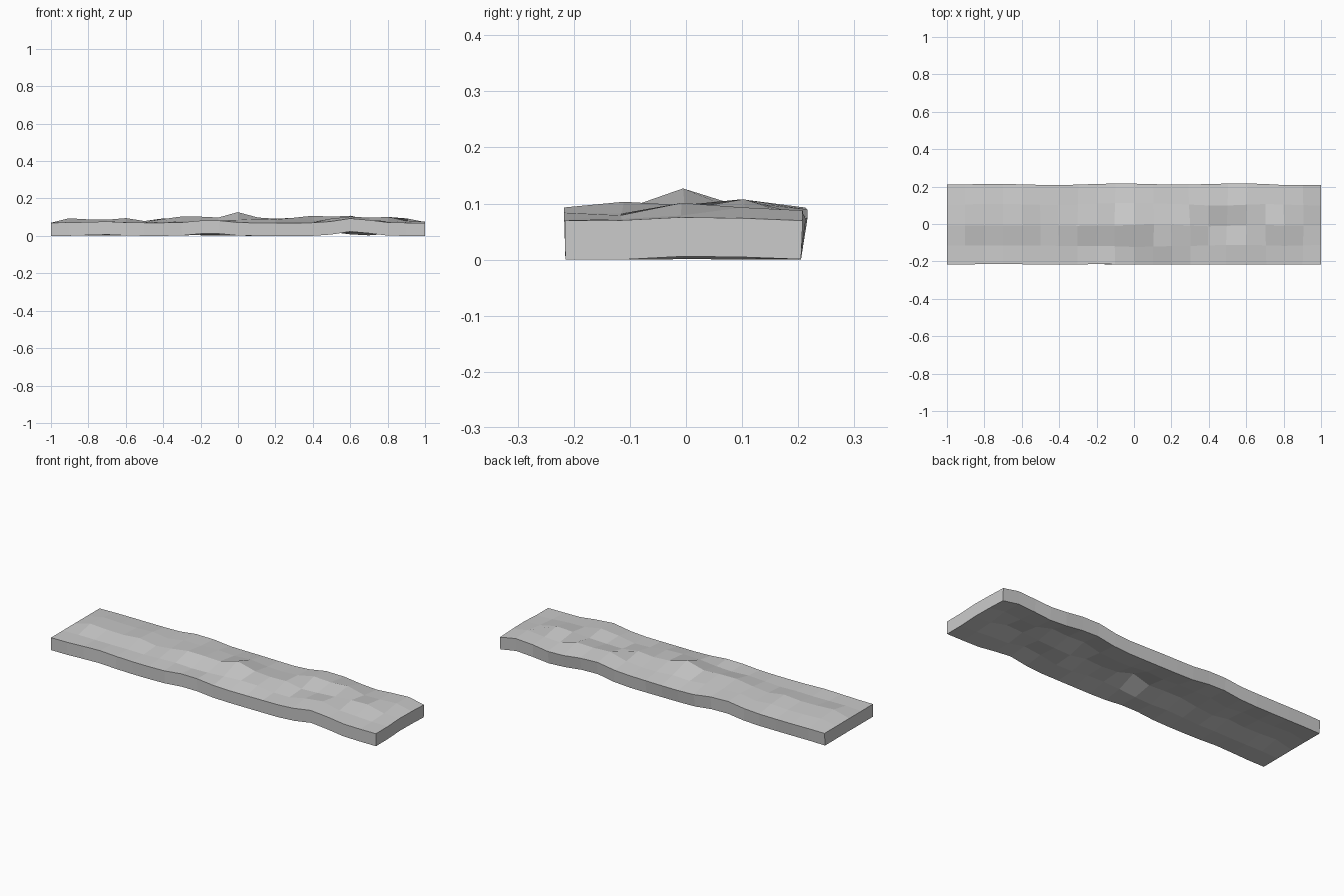
import bpy, bmesh, math

if "Cube" in bpy.data.objects:
    bpy.data.objects.remove(bpy.data.objects["Cube"])

COLS, ROWS, THICK = 20, 4, 0.07
Y0, Y1 = -0.215, 0.205

# gentle mounds: centre x, centre y, height
BUMPS = [
    (-0.87, 0.03, 0.029), (-0.62, 0.03, 0.029), (-0.36, 0.14, 0.030),
    (-0.31, 0.00, 0.034), (-0.18, 0.03, 0.038), (0.00, 0.00, 0.057),
    (0.14, -0.05, 0.034), (0.29, 0.02, 0.029), (0.44, 0.13, 0.046),
    (0.57, 0.08, 0.042), (0.58, -0.11, 0.034), (0.76, 0.00, 0.035),
    (0.88, 0.14, 0.028), (1.00, 0.04, 0.008),
]
# mounds that lift the front edge
FRONT_BUMPS = [(-0.72, Y0, 0.007), (-0.15, Y0, 0.014), (0.62, Y0, 0.024)]


def height(x, y):
    def mound(b, sx, sy):
        return b[2] * math.exp(-((x - b[0]) / sx) ** 2 - ((y - b[1]) / sy) ** 2)
    fade = min(1, (y - Y0) / 0.10) * min(1, (1 - abs(x)) / 0.1 + 0.1)
    inner = fade * max(mound(b, 0.12, 0.10) for b in BUMPS)
    end = mound(BUMPS[-1], 0.1, 0.08)
    front = max(mound(b, 0.11, 0.08) for b in FRONT_BUMPS)
    return max(inner, front, end)


# underside sheet
bm = bmesh.new()
grid = []
for i in range(COLS + 1):
    x = -1 + 2 * i / COLS
    ys = [Y0 + (Y1 - Y0) * j / ROWS for j in range(ROWS + 1)]
    grid.append([bm.verts.new((x, y, height(x, y))) for y in ys])
for i in range(COLS):
    for j in range(ROWS):
        bm.faces.new((grid[i][j], grid[i + 1][j], grid[i + 1][j + 1], grid[i][j + 1]))
bm.normal_update()

# thicken along the surface normals, keeping ends straight
sheet = list(bm.faces)
normals = {tuple(v.co): v.normal.copy() for v in bm.verts}
res = bmesh.ops.extrude_face_region(bm, geom=sheet, use_keep_orig=True)
for v in [e for e in res["geom"] if isinstance(e, bmesh.types.BMVert)]:
    v.co += normals[tuple(v.co)] * THICK
    v.co.x = max(-1, min(1, v.co.x))
    v.co.y = max(-0.217, min(0.217, v.co.y))
for v in bm.verts:
    if abs(v.co.x) > 0.96:
        v.co.x = math.copysign(1, v.co.x)
bmesh.ops.recalc_face_normals(bm, faces=bm.faces)

mesh = bpy.data.meshes.new("uneven_slab")
bm.to_mesh(mesh)
bm.free()
slab = bpy.data.objects.new("uneven_slab", mesh)
bpy.context.collection.objects.link(slab)
